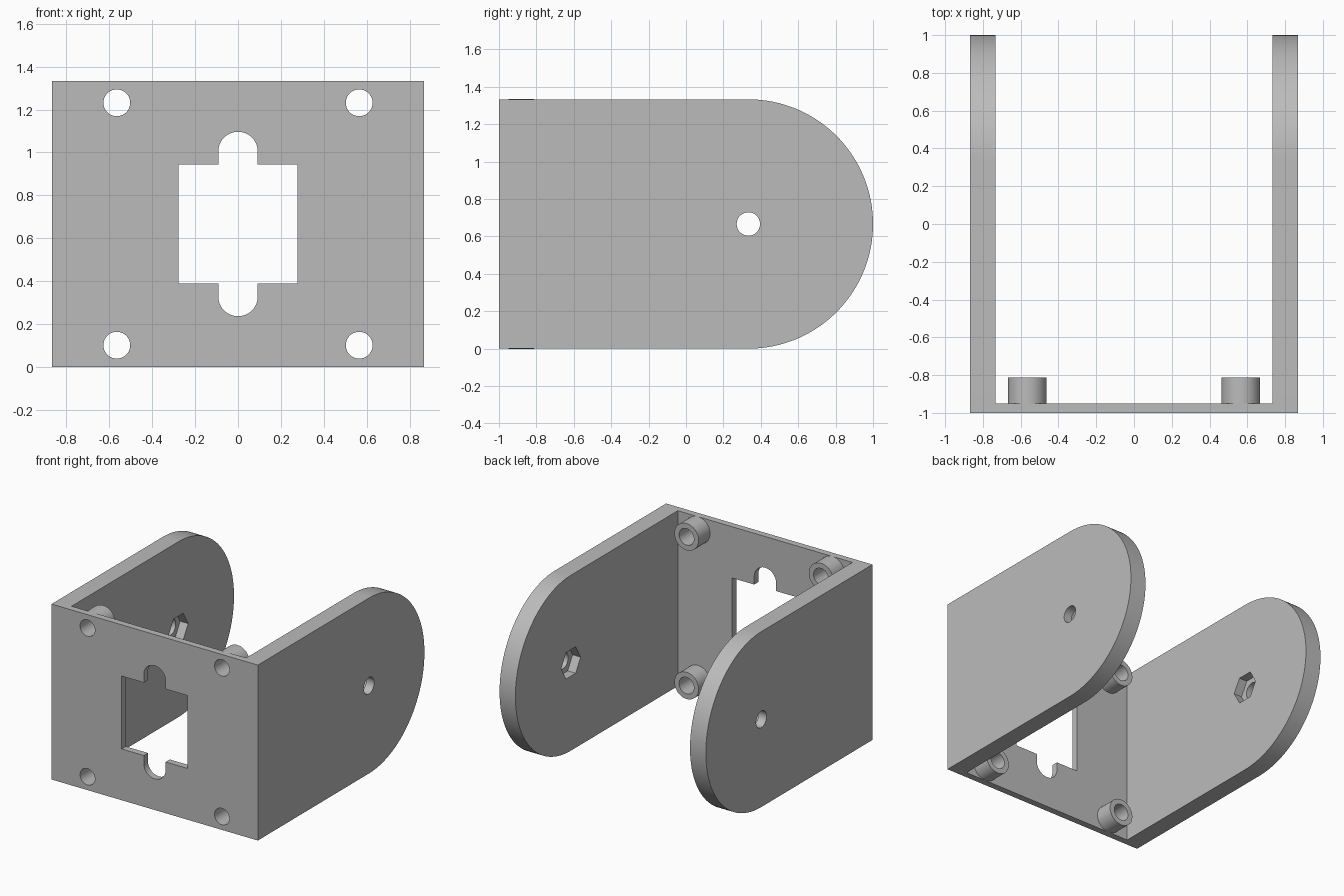
import bpy, bmesh, math
from mathutils import Vector

if "Cube" in bpy.data.objects:
    bpy.data.objects.remove(bpy.data.objects["Cube"], do_unlink=True)

# Main sizes
HALF_W, WALL, HEIGHT = 0.867, 0.133, 1.333
MID = HEIGHT / 2
PLATE_BACK = -0.95
PIVOT_Y = 1 - MID
HOLE_R = 0.0625
BOSS = 0.565

grey = bpy.data.materials.new("plain grey")
grey.use_nodes = True
GREY = (0.5, 0.5, 0.5, 1)
grey.diffuse_color = GREY
grey.node_tree.nodes["Principled BSDF"].inputs["Base Color"].default_value = GREY


def arc(cx, cy, r, start, end, n):
    """Points on an arc, angles in degrees."""
    angles = [math.radians(start + (end - start) * i / n) for i in range(n + 1)]
    return [(cx + r * math.cos(a), cy + r * math.sin(a)) for a in angles]


def prism(name, outline, axis, low, high):
    """Extrude an outline along x (points are y, z) or y (points are x, z)."""
    place = (lambda u, v: (low, u, v)) if axis == "x" else (lambda u, v: (u, low, v))
    bm = bmesh.new()
    face = bm.faces.new([bm.verts.new(place(u, v)) for u, v in outline])
    grown = bmesh.ops.extrude_face_region(bm, geom=[face])["geom"]
    shift = Vector((high - low, 0, 0) if axis == "x" else (0, high - low, 0))
    bmesh.ops.translate(bm, vec=shift,
                        verts=[g for g in grown if isinstance(g, bmesh.types.BMVert)])
    bmesh.ops.recalc_face_normals(bm, faces=bm.faces)
    mesh = bpy.data.meshes.new(name)
    bm.to_mesh(mesh)
    bm.free()
    mesh.materials.append(grey)
    obj = bpy.data.objects.new(name, mesh)
    bpy.context.collection.objects.link(obj)
    return obj


def cut(obj, outline, axis, low, high):
    """Subtract a prism from an object."""
    cutter = prism("cutter", outline, axis, low, high)
    cutter.hide_render = True
    mod = obj.modifiers.new("cut", "BOOLEAN")
    mod.operation, mod.solver, mod.object = "DIFFERENCE", "EXACT", cutter
    bpy.context.view_layer.objects.active = obj
    bpy.ops.object.modifier_apply(modifier=mod.name)
    bpy.data.objects.remove(cutter, do_unlink=True)


def circle(cx, cy, r, n=40):
    return arc(cx, cy, r, 0, 360, n)[:-1]


def smooth(obj):
    bpy.ops.object.select_all(action="DESELECT")
    obj.select_set(True)
    bpy.context.view_layer.objects.active = obj
    bpy.ops.object.shade_smooth_by_angle(angle=math.radians(30))


# Bracket: rounded side profile across the full width, hollowed into a U
profile = [(-1, HEIGHT), (-1, 0)] + arc(PIVOT_Y, MID, MID, -90, 90, 64)
bracket = prism("u_bracket", profile, "x", -HALF_W, HALF_W)
inner = HALF_W - WALL
cut(bracket, [(-inner, -1), (inner, -1), (inner, 2), (-inner, 2)],
    "y", PLATE_BACK, 1.5)

# Square window with a rounded slot above and below
S, SLOT, SLOT_C = 0.277, 0.092, 0.338
upper = [(S, MID + S), (SLOT, MID + S)] + arc(0, MID + SLOT_C, SLOT, 0, 180, 24)
upper += [(-SLOT, MID + S), (-S, MID + S)]
lower = [(-x, 2 * MID - z) for x, z in upper]
cut(bracket, upper + lower, "y", -1.2, -0.9)

# Pivot holes with hexagonal nut pockets on the inner faces
cut(bracket, circle(PIVOT_Y, MID, HOLE_R), "x", -1, 1)
pocket = inner + 0.067
cut(bracket, circle(PIVOT_Y, MID, 0.116, 6), "x", -pocket, pocket)

# Screw holes and tubular standoffs at the four corners
for side, sx in (("right", -1), ("left", 1)):
    for level, sz in (("lower", -1), ("upper", 1)):
        x, z = sx * BOSS, MID + sz * BOSS
        cut(bracket, circle(x, z, HOLE_R), "y", -1.2, -0.9)
        boss = prism(f"{level}_{side}_standoff", circle(x, z, 0.102),
                     "y", PLATE_BACK, -0.813)
        cut(boss, circle(x, z, HOLE_R), "y", -1.2, -0.5)
        smooth(boss)
smooth(bracket)
